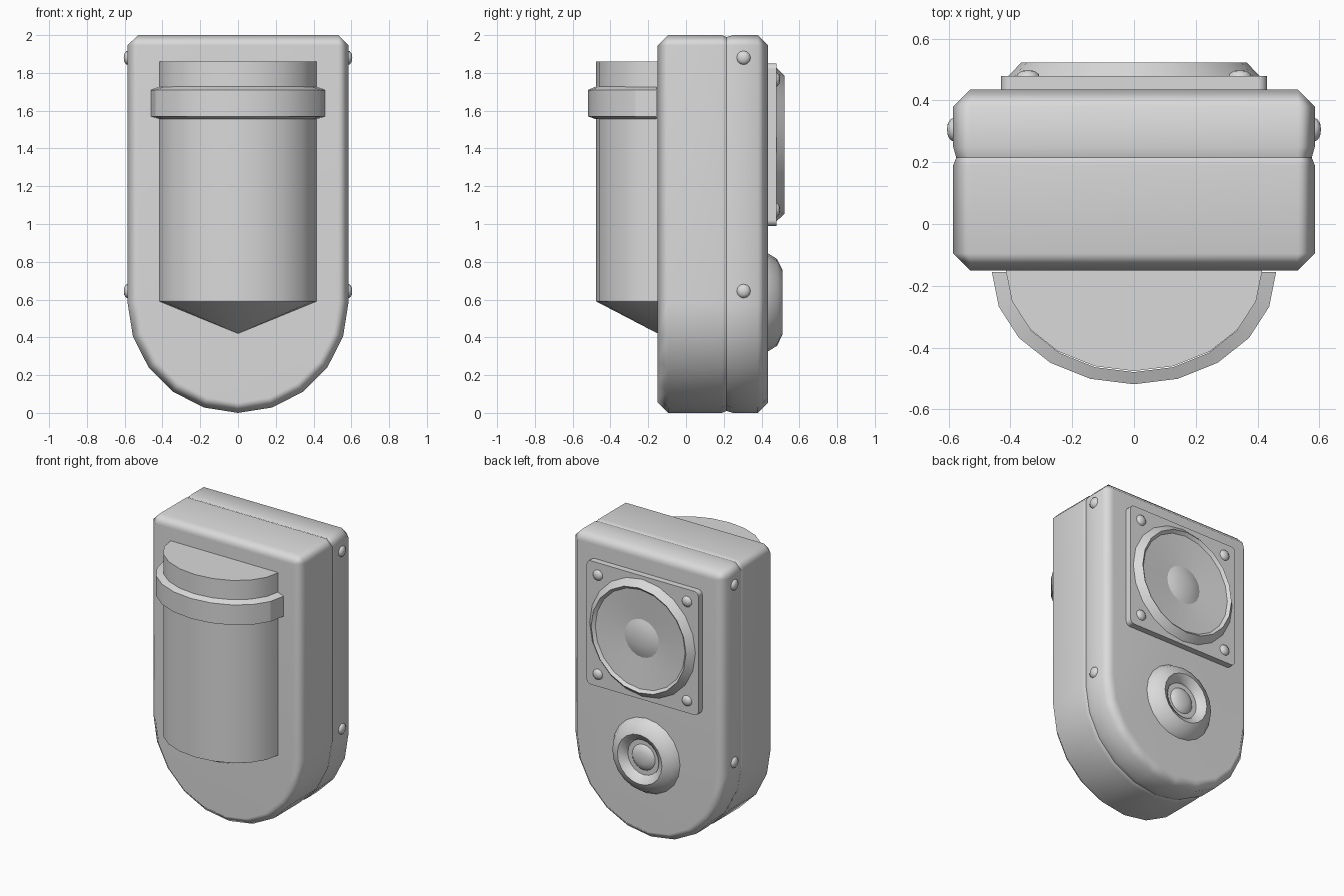
import bpy, bmesh, math
from mathutils import Vector, Matrix

cube = bpy.data.objects.get("Cube")
if cube:
    bpy.data.objects.remove(cube, do_unlink=True)

grey = bpy.data.materials.new("plain grey")
grey.use_nodes = True
grey.diffuse_color = (0.7, 0.7, 0.7, 1)
grey.node_tree.nodes["Principled BSDF"].inputs["Base Color"].default_value = (0.7, 0.7, 0.7, 1)


def finish(bm, name, angle, weighted=False):
    bmesh.ops.remove_doubles(bm, verts=bm.verts, dist=0.0005)
    bmesh.ops.recalc_face_normals(bm, faces=bm.faces)
    mesh = bpy.data.meshes.new(name)
    bm.to_mesh(mesh)
    bm.free()
    mesh.materials.append(grey)
    obj = bpy.data.objects.new(name, mesh)
    bpy.context.collection.objects.link(obj)
    bpy.ops.object.select_all(action='DESELECT')
    obj.select_set(True)
    bpy.context.view_layer.objects.active = obj
    bpy.ops.object.shade_smooth_by_angle(angle=math.radians(angle))
    if weighted:
        mod = obj.modifiers.new("even shading", 'WEIGHTED_NORMAL')
        mod.keep_sharp = True


def loft(name, rings, outline):
    """Stack of outlines along y; each ring is (y, inset)."""
    bm = bmesh.new()
    rows = [[bm.verts.new((x, y, z)) for x, z in outline(inset)] for y, inset in rings]
    n = len(rows[0])
    for a, b in zip(rows, rows[1:]):
        for i in range(n):
            j = (i + 1) % n
            bm.faces.new((a[i], a[j], b[j], b[i]))
    bm.faces.new(rows[0])
    bm.faces.new(rows[-1])
    finish(bm, name, 50, True)


def lathe(name, profile, origin, direction=(0, 0, 1), segs=20, half=False, squash=1.0, angle=35):
    """Turn (radius, height) points about an axis; half keeps the -y side only."""
    bm = bmesh.new()
    steps = segs // 2 if half else segs
    cols = []
    for k in range(steps + 1):
        a = math.pi + 2 * math.pi * k / segs
        cols.append([bm.verts.new((r * math.cos(a), r * math.sin(a) * squash, h)) for r, h in profile])
    for a, b in zip(cols, cols[1:]):
        for i in range(len(profile) - 1):
            bm.faces.new((a[i], b[i], b[i + 1], a[i + 1]))
    if half:
        bm.faces.new(cols[0] + cols[-1][::-1])
    bmesh.ops.dissolve_degenerate(bm, dist=0.0005, edges=bm.edges)
    turn = Vector((0, 0, 1)).rotation_difference(Vector(direction)).to_matrix().to_4x4()
    bm.transform(Matrix.Translation(origin) @ turn)
    finish(bm, name, angle)


# Case halves: flat top, half-round bottom, chamfered edges, shallow seam between
R, C = 0.585, 0.055


def case_outline(inset):
    r = R - inset
    pts = [(r * math.cos(a), R + r * math.sin(a))
           for a in (math.pi + math.pi * k / 10 for k in range(11))]
    return pts + [(r, 2 - C), (R - C, 2 - inset), (C - R, 2 - inset), (-r, 2 - C)]


loft("case_front", [(-0.15, C), (-0.095, 0), (0.19, 0), (0.215, 0.01)], case_outline)
loft("case_back", [(0.215, 0.01), (0.25, 0), (0.38, 0), (0.435, C)], case_outline)

# Half-round front housing with a cone underneath, and its collar
lathe("front_housing", [(0, 0.42), (0.415, 0.59), (0.415, 1.86), (0, 1.86)],
      (0, -0.149, 0), half=True, squash=0.787)
lathe("front_collar", [(0.41, 1.555), (0.46, 1.57), (0.46, 1.71), (0.41, 1.727)],
      (0, -0.155, 0), half=True, squash=0.79, angle=20)

# Square speaker plate on the back with small rounded corners
ZP, HP = 1.42, 0.43


def plate_outline(inset):
    pts, c = [], 0.03
    for q in range(4):
        mid = math.pi / 4 + q * math.pi / 2
        cx = (HP - c) * math.copysign(1, math.cos(mid))
        cz = (HP - c) * math.copysign(1, math.sin(mid))
        for k in range(4):
            a = q * math.pi / 2 + k * math.pi / 6
            pts.append((cx + (c - inset) * math.cos(a), ZP + cz + (c - inset) * math.sin(a)))
    return pts


loft("speaker_plate", [(0.42, 0), (0.478, 0)], plate_outline)

# Large speaker: sloped rim, shallow cone and centre dome
BACK = (0, 1, 0)
lathe("speaker_rim", [(0.41, 0.475), (0.365, 0.522), (0.342, 0.50)], (0, 0, ZP), BACK)
lathe("speaker_cone", [(0.35, 0.504), (0.13, 0.485)], (0, 0, ZP), BACK)
lathe("speaker_dome", [(0.135, 0.484), (0.10, 0.497), (0.055, 0.506), (0, 0.509)],
      (0, 0, ZP), BACK)

# Small speaker: rounded rim, recessed floor and dome
lathe("small_speaker_rim", [(0.262, 0.43), (0.23, 0.482), (0.172, 0.51),
                            (0.13, 0.485), (0.122, 0.465), (0, 0.465)],
      (0, 0, R), BACK, angle=40)
lathe("small_speaker_dome", [(0.09, 0.464), (0.075, 0.478), (0.042, 0.488), (0, 0.491)],
      (0, 0, R), BACK)

# Domed screws on the plate corners and on the case sides
screw = [(0.038, -0.005), (0.035, 0.007), (0.021, 0.017), (0, 0.02)]
for sx, side in ((1, "left"), (-1, "right")):
    for z, level in ((ZP + 0.345, "upper"), (ZP - 0.345, "lower")):
        lathe(f"plate_screw_{level}_{side}", screw, (sx * 0.343, 0.478, z), BACK, 12, angle=60)
    for z, level in ((1.88, "upper"), (0.645, "lower")):
        lathe(f"case_screw_{level}_{side}", screw, (sx * R, 0.305, z), (sx, 0, 0), 12, angle=60)
